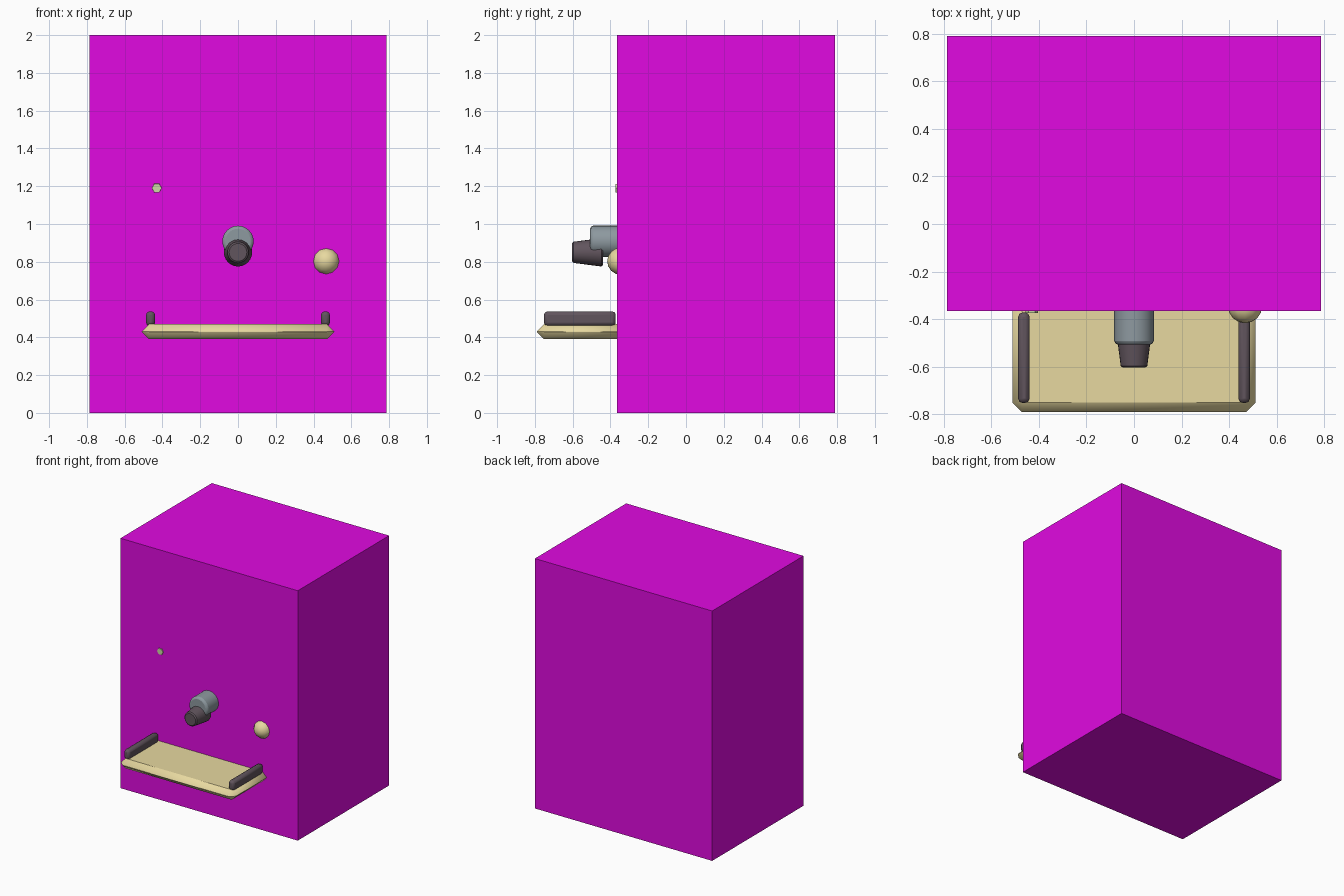
import bpy, math

if "Cube" in bpy.data.objects:
    bpy.data.objects.remove(bpy.data.objects["Cube"])


def material(name, rgb):
    m = bpy.data.materials.new(name)
    m.diffuse_color = (*rgb, 1)
    m.use_nodes = True
    m.node_tree.nodes["Principled BSDF"].inputs["Base Color"].default_value = m.diffuse_color
    return m


MAGENTA = material("magenta", (0.75, 0.003, 0.75))
CREAM = material("cream", (0.80, 0.69, 0.35))
DARK = material("dark_plum", (0.12, 0.09, 0.11))
STEEL = material("steel", (0.27, 0.32, 0.35))
GREEN = material("pale_green", (0.62, 0.72, 0.38))


def finish(name, mat, bevel=0, segments=1, smooth=True):
    ob = bpy.context.object
    ob.name = name
    ob.data.materials.append(mat)
    bpy.ops.object.transform_apply(location=False, rotation=True, scale=True)
    if smooth:
        bpy.ops.object.shade_smooth_by_angle(angle=math.radians(50))
    if bevel:
        b = ob.modifiers.new("Bevel", "BEVEL")
        b.width, b.segments = bevel, segments
        b.limit_method, b.angle_limit = "ANGLE", math.radians(50)
    return ob


def box(name, lo, hi, mat, **kw):
    bpy.ops.mesh.primitive_cube_add(
        size=1, location=[(a + b) / 2 for a, b in zip(lo, hi)])
    bpy.context.object.scale = [b - a for a, b in zip(lo, hi)]
    return finish(name, mat, **kw)


def tube(name, x, z, y_front, y_back, r_front, r_back, mat, sides=24, **kw):
    # Cone or cylinder along y, narrow end facing the front
    bpy.ops.mesh.primitive_cone_add(
        vertices=sides, radius1=r_back, radius2=r_front, depth=y_back - y_front,
        location=(x, (y_front + y_back) / 2, z), rotation=(math.pi / 2, 0, 0))
    return finish(name, mat, **kw)


# Large outer cabinet
box("cabinet", (-0.785, -0.365, 0), (0.785, 0.79, 2), MAGENTA, smooth=False)

# Pointed-edge tray with two side rails
box("tray", (-0.51, -0.79, 0.39), (0.51, -0.30, 0.47), CREAM, bevel=0.039)
for side, label in ((-1, "left"), (1, "right")):
    x = side * 0.463
    box(f"{label}_tray_rail", (x - 0.024, -0.752, 0.46), (x + 0.024, -0.372, 0.537),
        DARK, bevel=0.018, segments=2)

# Spout: steel barrel with a dark tapered nozzle slung lower
tube("spout_barrel", 0, 0.908, -0.507, -0.30, 0.083, 0.083, STEEL, bevel=0.016, segments=2)
tube("spout_nozzle", 0, 0.85, -0.604, -0.44, 0.055, 0.076, DARK, bevel=0.008)

# Round knob half sunk in the front
bpy.ops.mesh.primitive_uv_sphere_add(
    segments=12, ring_count=8, radius=0.072, location=(0.467, -0.345, 0.803),
    rotation=(math.pi / 2, 0, 0))
finish("knob", CREAM)

# Small six-sided indicator stud
tube("indicator_stud", -0.43, 1.19, -0.373, -0.34, 0.026, 0.029, GREEN, sides=6, smooth=False)
bpy.context.object.rotation_euler.y = math.pi / 6
